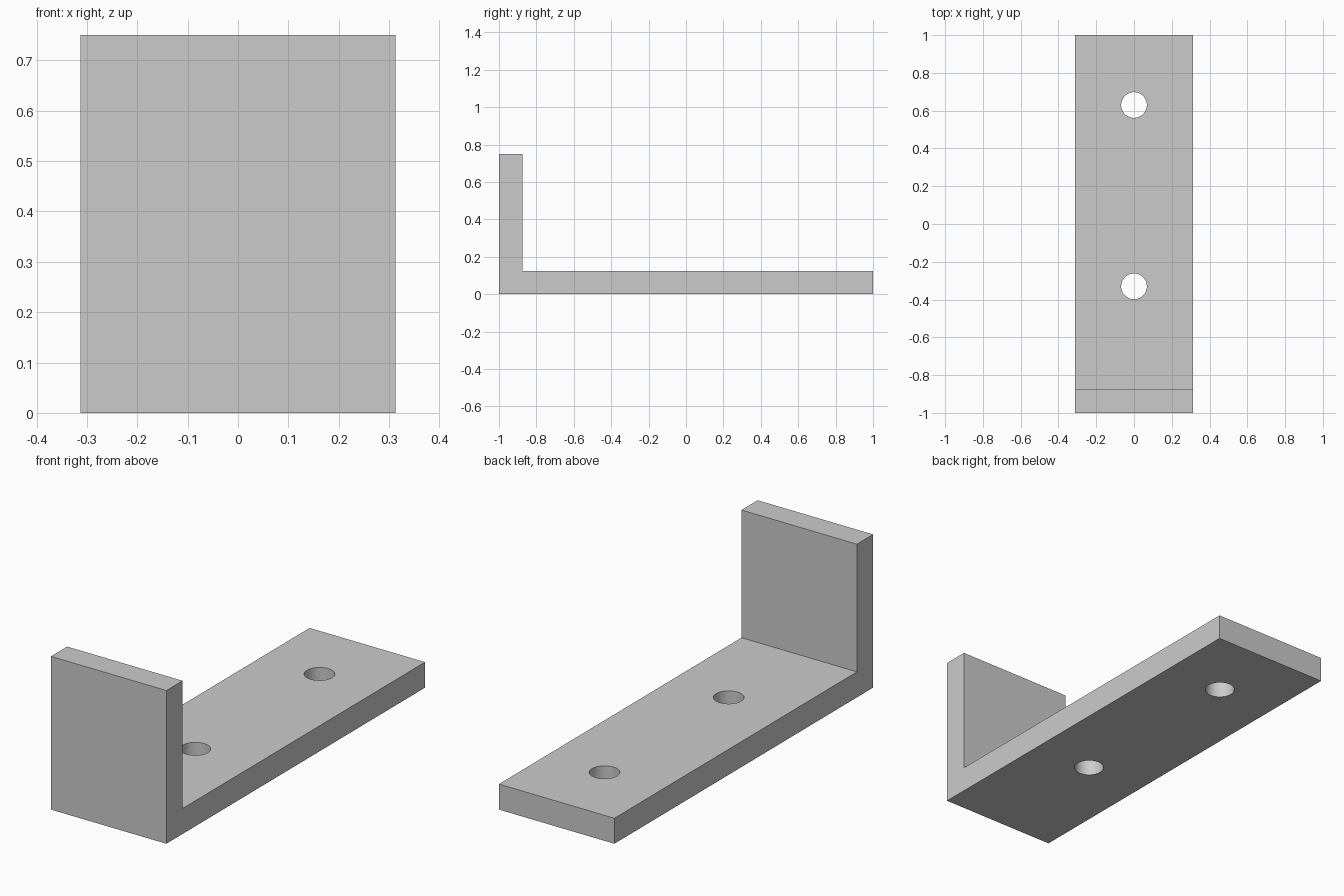
import bpy
import bmesh

WIDTH, THICK, HEIGHT = 0.625, 0.125, 0.75
HOLE_RADIUS = 0.068
HOLE_Y = (-0.33, 0.63)

cube = bpy.data.objects.get("Cube")
if cube:
    bpy.data.objects.remove(cube, do_unlink=True)

# Plain grey metal
grey = bpy.data.materials.new("grey_metal")
grey.use_nodes = True
colour = (0.6, 0.6, 0.6, 1)
grey.diffuse_color = colour
grey.node_tree.nodes["Principled BSDF"].inputs["Base Color"].default_value = colour

# L-shaped bracket: side profile (y, z) extruded across the width
profile = [(-1, 0), (1, 0), (1, THICK), (-1 + THICK, THICK),
           (-1 + THICK, HEIGHT), (-1, HEIGHT)]
bm = bmesh.new()
side = bm.faces.new([bm.verts.new((-WIDTH / 2, y, z)) for y, z in profile])
swept = bmesh.ops.extrude_face_region(bm, geom=[side])["geom"]
bmesh.ops.translate(bm, vec=(WIDTH, 0, 0),
                    verts=[g for g in swept if isinstance(g, bmesh.types.BMVert)])
bmesh.ops.recalc_face_normals(bm, faces=bm.faces)
mesh = bpy.data.meshes.new("angle_bracket")
bm.to_mesh(mesh)
bm.free()
mesh.materials.append(grey)
bracket = bpy.data.objects.new("angle_bracket", mesh)
bpy.context.collection.objects.link(bracket)

# Two screw holes through the base
for y in HOLE_Y:
    bpy.ops.mesh.primitive_cylinder_add(vertices=48, radius=HOLE_RADIUS,
                                        depth=THICK * 3, location=(0, y, THICK / 2))
    cutter = bpy.context.object
    cutter.name = "hole_cutter"
    cutter.hide_render = True
    cutter.data.materials.append(grey)
    cut = bracket.modifiers.new("screw_hole", "BOOLEAN")
    cut.operation = "DIFFERENCE"
    cut.solver = "EXACT"
    cut.object = cutter
    bpy.ops.object.select_all(action="DESELECT")
    bracket.select_set(True)
    bpy.context.view_layer.objects.active = bracket
    bpy.ops.object.modifier_apply(modifier=cut.name)
    bpy.data.objects.remove(cutter, do_unlink=True)

# Smooth hole walls, sharp plate edges
bpy.ops.object.shade_smooth_by_angle()
